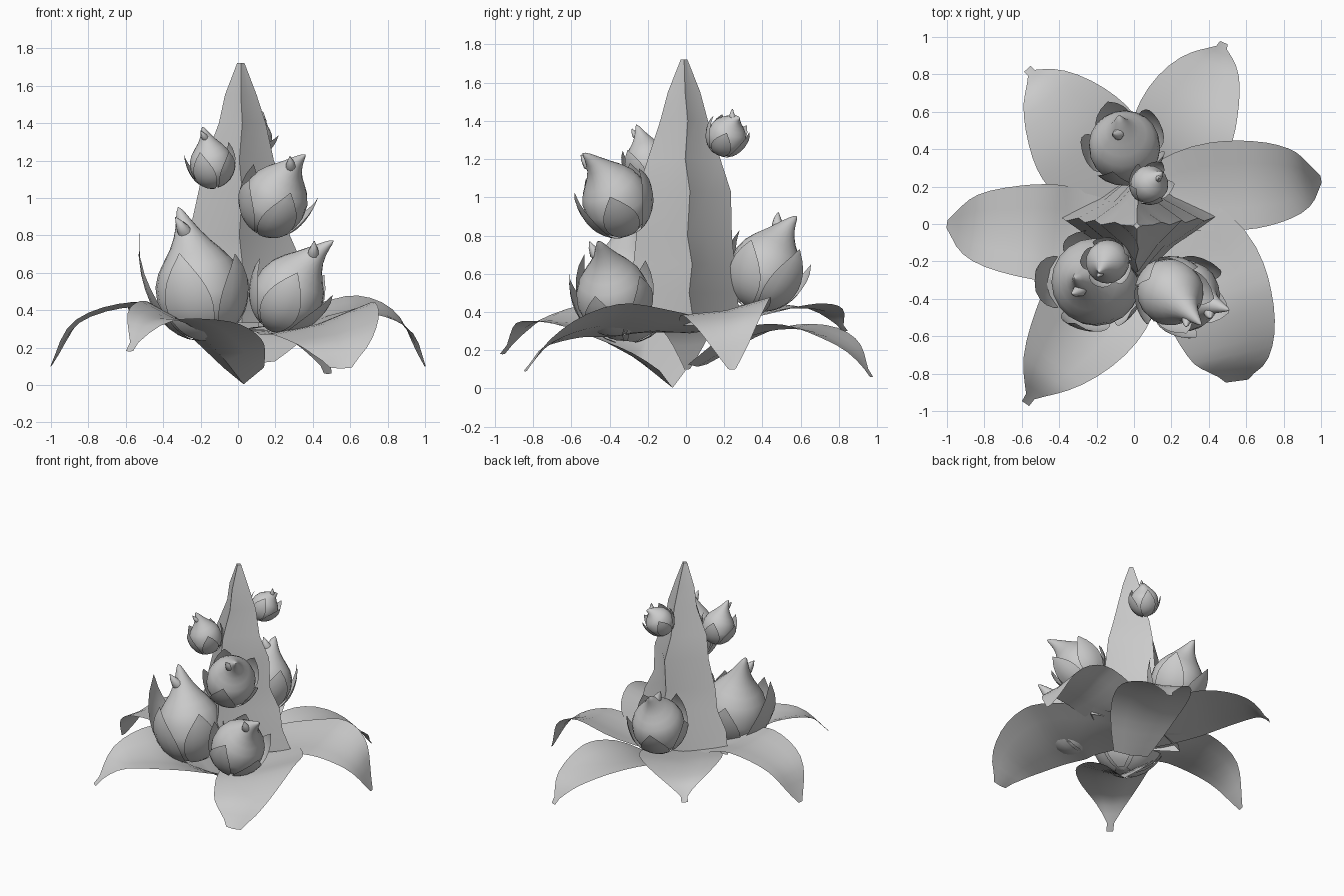
import bpy, bmesh, math
from mathutils import Vector

if "Cube" in bpy.data.objects:
    bpy.data.objects.remove(bpy.data.objects["Cube"])

grey = bpy.data.materials.new("plain_grey")
grey.use_nodes = True
grey.diffuse_color = (0.6, 0.6, 0.6, 1)
grey.node_tree.nodes["Principled BSDF"].inputs["Base Color"].default_value = (0.6, 0.6, 0.6, 1)


def grid_object(name, rows, closed=False, cap=False, angle=40):
    """Skin rows of points into one smooth surface."""
    bm = bmesh.new()
    vs = [[bm.verts.new(p) for p in row] for row in rows]
    n = len(rows[0])
    for a, b in zip(vs, vs[1:]):
        for i in range(n if closed else n - 1):
            j = (i + 1) % n
            bm.faces.new((a[i], a[j], b[j], b[i]))
    if cap:
        bm.faces.new(vs[-1])
    bmesh.ops.remove_doubles(bm, verts=bm.verts, dist=0.0005)
    bmesh.ops.recalc_face_normals(bm, faces=bm.faces)
    mesh = bpy.data.meshes.new(name)
    bm.to_mesh(mesh)
    bm.free()
    ob = bpy.data.objects.new(name, mesh)
    bpy.context.collection.objects.link(ob)
    mesh.materials.append(grey)
    bpy.ops.object.select_all(action='DESELECT')
    ob.select_set(True)
    bpy.context.view_layer.objects.active = ob
    bpy.ops.object.shade_smooth_by_angle(angle=math.radians(angle))


def spline(pts, t):
    """Point on a smooth curve through pts, t from 0 to 1."""
    pts = [Vector(p) for p in pts]
    pts = [2 * pts[0] - pts[1]] + pts + [2 * pts[-1] - pts[-2]]
    s = t * (len(pts) - 3)
    i = min(int(s), len(pts) - 4)
    f = s - i
    a, b, c, d = pts[i:i + 4]
    return 0.5 * (2 * b + (c - a) * f + (2 * a - 5 * b + 4 * c - d) * f ** 2
                  + (3 * b - a - 3 * c + d) * f ** 3)


def frame(axis):
    u = axis.cross(Vector((0.3, 1, 0.1))).normalized()
    return u, axis.cross(u).normalized()


def tube(name, spine, radii, sides=20):
    rows = []
    for i, (p, r) in enumerate(zip(spine, radii)):
        axis = (spine[min(i + 1, len(spine) - 1)] - spine[max(i - 1, 0)]).normalized()
        u, v = frame(axis)
        rows.append([p + r * (u * math.cos(k * math.tau / sides) + v * math.sin(k * math.tau / sides))
                     for k in range(sides)])
    grid_object(name, rows, closed=True, angle=60)


def leaf(name, pts, width, power=0.75, tilt=0.0, blunt=0.08, start=0.18, fold=0.0):
    """Broad arching leaf: power sharpens the tip, fold creases the base."""
    rows, n = [], 16
    for i in range(n + 1):
        t = i / n
        p = spline(pts, t)
        tan = spline(pts, min(t + 0.02, 1)) - spline(pts, max(t - 0.02, 0))
        side = tan.cross(Vector((0, 0, 1))).normalized()
        side.z = tilt * math.sin(math.pi * t)
        w = width * max(math.sin(math.pi * min(start + (1 - start) * t, 0.999)) ** power, blunt)
        crease = 0.1 + fold * (1 - t) ** 2
        rows.append([p + side * w * s + Vector((0, 0, w * (crease * abs(s) - 0.05)))
                     for s in (-1, -0.5, 0, 0.5, 1)])
    grid_object(name, rows)


def sepal(name, c, axis, r, phi, reach, flare):
    """Pointed leaflet hugging the ball, with its tip bent outward."""
    u, v = frame(axis)
    rows = []
    for i in range(11):
        t = i / 10
        theta = math.radians(168 - reach * t)
        half = 0.66 * (0.65 + 0.85 * t) * (1 - t ** 2.2) + 0.01
        R = r * (1.04 + flare * t ** 4)
        rows.append([c + R * (axis * math.cos(theta) + math.sin(theta) *
                     (u * math.cos(phi + half * s) + v * math.sin(phi + half * s)))
                     for s in (-1, -0.5, 0, 0.5, 1)])
    grid_object(name, rows)


def bud(name, c, r, tip, reach=108, flare=0.35, turn=0.0, lead=0.0):
    """Ball with a curling flame tip, a second horn and five sepals; lead enlarges the first sepal."""
    c, tip = Vector(c), Vector(tip)
    axis = ((tip - c).normalized() + Vector((0, 0, 0.5))).normalized()
    low = [(-1, 0.01), (-0.93, 0.37), (-0.75, 0.66), (-0.45, 0.89), (-0.15, 0.99)]
    high = [(0, 1), (0.15, 0.98), (0.28, 0.86), (0.4, 0.67), (0.52, 0.47), (0.64, 0.32),
            (0.76, 0.21), (0.87, 0.13), (0.95, 0.07), (1, 0.01)]
    ctrl = c + axis * r * 1.25

    def along(t):
        return c * (1 - t) ** 2 + ctrl * 2 * t * (1 - t) + tip * t * t
    spine = [c + axis * r * h for h, _ in low] + [along(t) for t, _ in high]
    tube(name + "_body", spine, [r * k for _, k in low + high])
    # second small horn beside the tip
    root = along(0.6)
    u, v = frame(axis)
    end = root + axis * r * 0.5 + v * r * 0.38 + u * r * 0.1
    mid = root + axis * r * 0.2 + v * r * 0.28
    tube(name + "_horn", [root, mid, (mid + end) / 2, end], [r * 0.2, r * 0.15, r * 0.09, 0.002], 10)
    for k in range(5):
        big = lead if k == 0 else 0
        sepal(f"{name}_sepal_{k + 1}", c, axis, r * (1 + 0.02 * (k % 2)), turn + k * math.tau / 5,
              reach + 10 * (k % 2) + 35 * big, flare + big)


# Central four-sided spike with gently wavy ridges
profile = [(0.33, 0.42, 0.29), (0.5, 0.37, 0.28), (0.65, 0.32, 0.265), (0.8, 0.27, 0.25), (1.03, 0.235, 0.245),
           (1.2, 0.185, 0.19), (1.4, 0.125, 0.125), (1.55, 0.085, 0.085), (1.72, 0.02, 0.018)]
spike = []
for i, (z, a, b) in enumerate(profile):
    x, y = 0.015 + 0.008 * (-1) ** i * (z < 1.5), -0.01
    sway = 0.03 * (1.72 - z) + 0.01 * (-1) ** i * (z < 1.5)
    corners = [Vector((x + a, y + sway, z)), Vector((x, y + b, z)),
               Vector((x - a, y + sway, z)), Vector((x, y - b, z))]
    ring = []
    for k in range(4):
        middle = (corners[k] + corners[(k + 1) % 4]) / 2
        ring += [corners[k], middle.lerp(Vector((x, y, z)), 0.1)]
    spike.append(ring)
grid_object("spike", spike, closed=True, cap=True, angle=35)

# Ground leaves, each along its own arching midrib
leaf("leaf_left", [(0.03, 0.1, 0.3), (0.35, 0.19, 0.36), (0.65, 0.21, 0.42), (0.88, 0.22, 0.33), (1, 0.24, 0.1)],
     0.24, tilt=-0.2)
leaf("leaf_back_left", [(0.08, 0.06, 0.12), (0.2, 0.35, 0.29), (0.31, 0.62, 0.32), (0.43, 0.85, 0.22), (0.48, 0.97, 0.06)],
     0.27, power=1.2)
leaf("leaf_back_right", [(-0.03, 0.05, 0.3), (-0.17, 0.3, 0.38), (-0.32, 0.52, 0.43), (-0.48, 0.73, 0.41), (-0.57, 0.83, 0.3)],
     0.3, power=1.35, start=0.22)
leaf("leaf_right", [(0, 0, 0.3), (-0.3, -0.05, 0.37), (-0.55, -0.04, 0.43), (-0.85, -0.02, 0.34), (-1, 0, 0.1)], 0.26)
leaf("leaf_front_right", [(0.03, -0.07, 0.01), (-0.1, -0.28, 0.18), (-0.27, -0.54, 0.34), (-0.47, -0.8, 0.35), (-0.58, -0.96, 0.18)],
     0.29, power=1.3, tilt=0.2, fold=0.6)
leaf("leaf_front_left", [(0.12, 0.02, 0.3), (0.35, -0.2, 0.32), (0.46, -0.45, 0.34), (0.53, -0.7, 0.25), (0.55, -0.84, 0.09)],
     0.3, power=0.6, tilt=-0.3, blunt=0.2, start=0.22)

# Buds climbing the spike
bud("large_front_bud", (-0.2, -0.31, 0.48), 0.235, (-0.32, -0.29, 0.95), reach=112, turn=0.3, lead=0.6)
bud("low_front_bud", (0.26, -0.38, 0.47), 0.19, (0.51, -0.46, 0.77), turn=0.5)
bud("middle_front_bud", (0.19, -0.36, 0.97), 0.175, (0.36, -0.54, 1.23), turn=0.9)
bud("small_front_bud", (-0.14, -0.2, 1.17), 0.115, (-0.19, -0.26, 1.38), turn=0.2)
bud("small_back_bud", (0.08, 0.21, 1.315), 0.1, (0.15, 0.28, 1.41), turn=0.7)
bud("large_back_bud", (-0.05, 0.41, 0.6), 0.19, (-0.08, 0.58, 0.9), turn=0.4)
